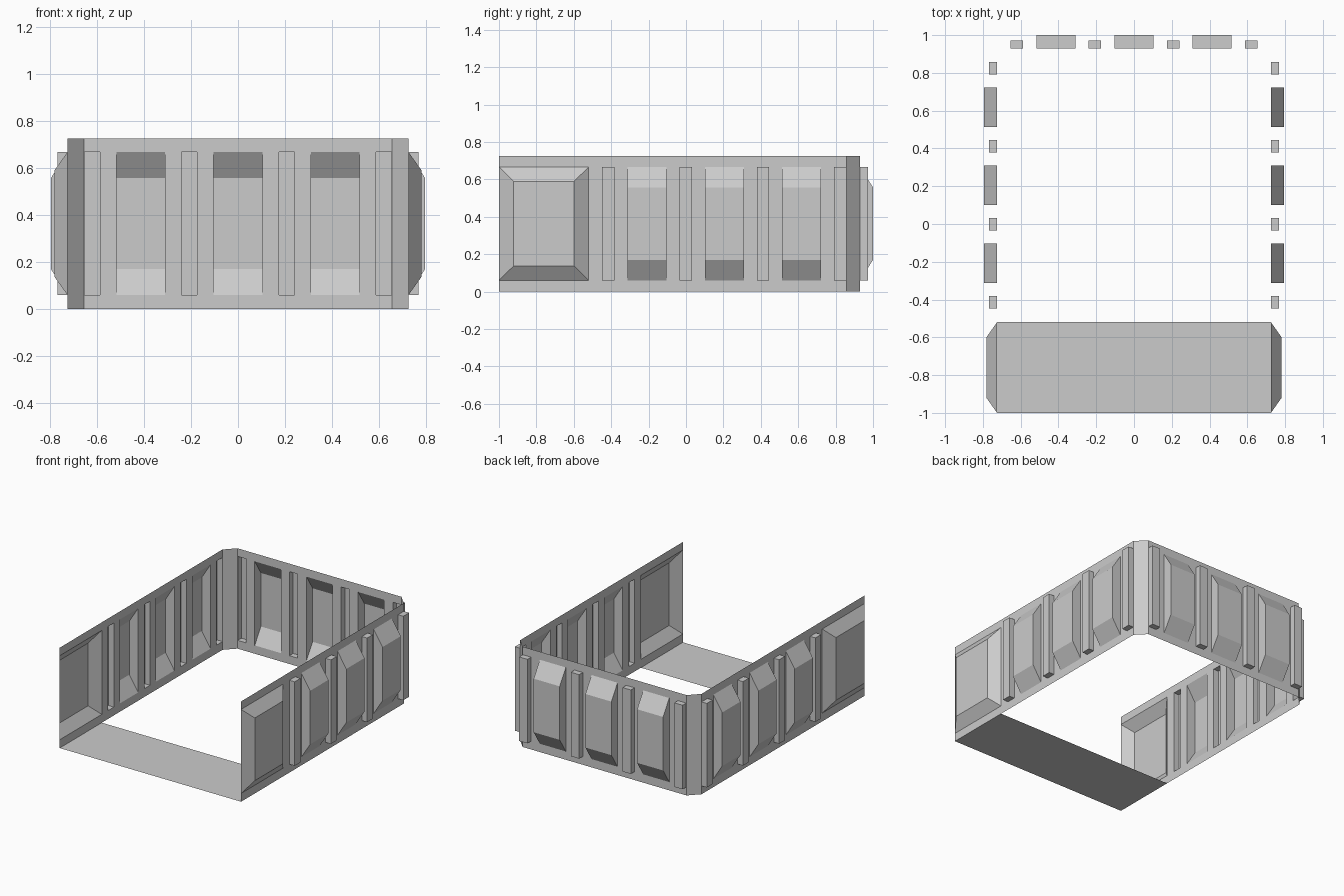
import bpy, bmesh

if "Cube" in bpy.data.objects:
    bpy.data.objects.remove(bpy.data.objects["Cube"])

W, Y0, YC, YB, XB, H = 0.725, -1.0, 0.858, 0.93, 0.655, 0.725
Z0, Z1 = 0.06, 0.667          # vertical extent of pressed features
STEP = 0.4133                 # spacing of the ribs

# feature kinds: depth, inset along the wall, inset in height
RIB = (0.042, 0.0, 0.0)
BULGE = (0.07, 0.0, 0.11)
PANEL = (0.055, 0.078, 0.077)


def make_object(name, bm, mirror=False):
    bmesh.ops.remove_doubles(bm, verts=bm.verts, dist=1e-4)
    me = bpy.data.meshes.new(name)
    bm.to_mesh(me)
    bm.free()
    ob = bpy.data.objects.new(name, me)
    bpy.context.collection.objects.link(ob)
    if mirror:
        ob.modifiers.new("Mirror", 'MIRROR')
    return ob


def pressed_wall(name, place, u_start, u_end, features, mirror=False):
    """Thin sheet along u with features pressed outward; place(u, z, depth) -> xyz."""
    bm = bmesh.new()

    def face(pts):
        bm.faces.new([bm.verts.new(place(*p)) for p in pts])

    def rect(u0, u1, z0, z1, d=0.0):
        return [(u0, z0, d), (u1, z0, d), (u1, z1, d), (u0, z1, d)]

    u = u_start
    for centre, width, (depth, du, dz) in sorted(features):
        a, b = centre - width / 2, centre + width / 2
        if a - u > 1e-3:
            face(rect(u, a, 0, H))                       # plain sheet between
        face(rect(a, b, 0, Z0))                          # strip below
        face(rect(a, b, Z1, H))                          # strip above
        base = rect(a, b, Z0, Z1)
        cap = rect(a + du, b - du, Z0 + dz, Z1 - dz, depth)
        face(cap)
        for i in range(4):
            j = (i + 1) % 4
            face([base[i], base[j], cap[j], cap[i]])
        u = b
    if u_end - u > 1e-3:
        face(rect(u, u_end, 0, H))
    return make_object(name, bm, mirror)


def sheet(name, pts, mirror=False):
    bm = bmesh.new()
    bm.faces.new([bm.verts.new(p) for p in pts])
    return make_object(name, bm, mirror)


# side walls: large front panel, then alternating ribs and bulges
side = [(-0.76, 0.48, PANEL)]
side += [(0.825 - i * STEP, 0.066, RIB) for i in range(4)]
side += [(0.825 - (i + 0.5) * STEP, 0.208, BULGE) for i in range(3)]
pressed_wall("side_wall", lambda u, z, d: (W + d, u, z), Y0, YC, side, mirror=True)

# back wall
back = [((i - 1.5) * STEP, 0.066, RIB) for i in range(4)]
back += [((i - 1) * STEP, 0.208, BULGE) for i in range(3)]
pressed_wall("back_wall", lambda u, z, d: (-u, YB + d, z), -XB, XB, back)

# chamfered rear corners
sheet("corner_wall", [(W, YC, 0), (XB, YB, 0), (XB, YB, H), (W, YC, H)], mirror=True)

# floor plate across the open front
sheet("floor_plate", [(-W, Y0, 0), (W, Y0, 0), (W, -0.52, 0), (-W, -0.52, 0)])
